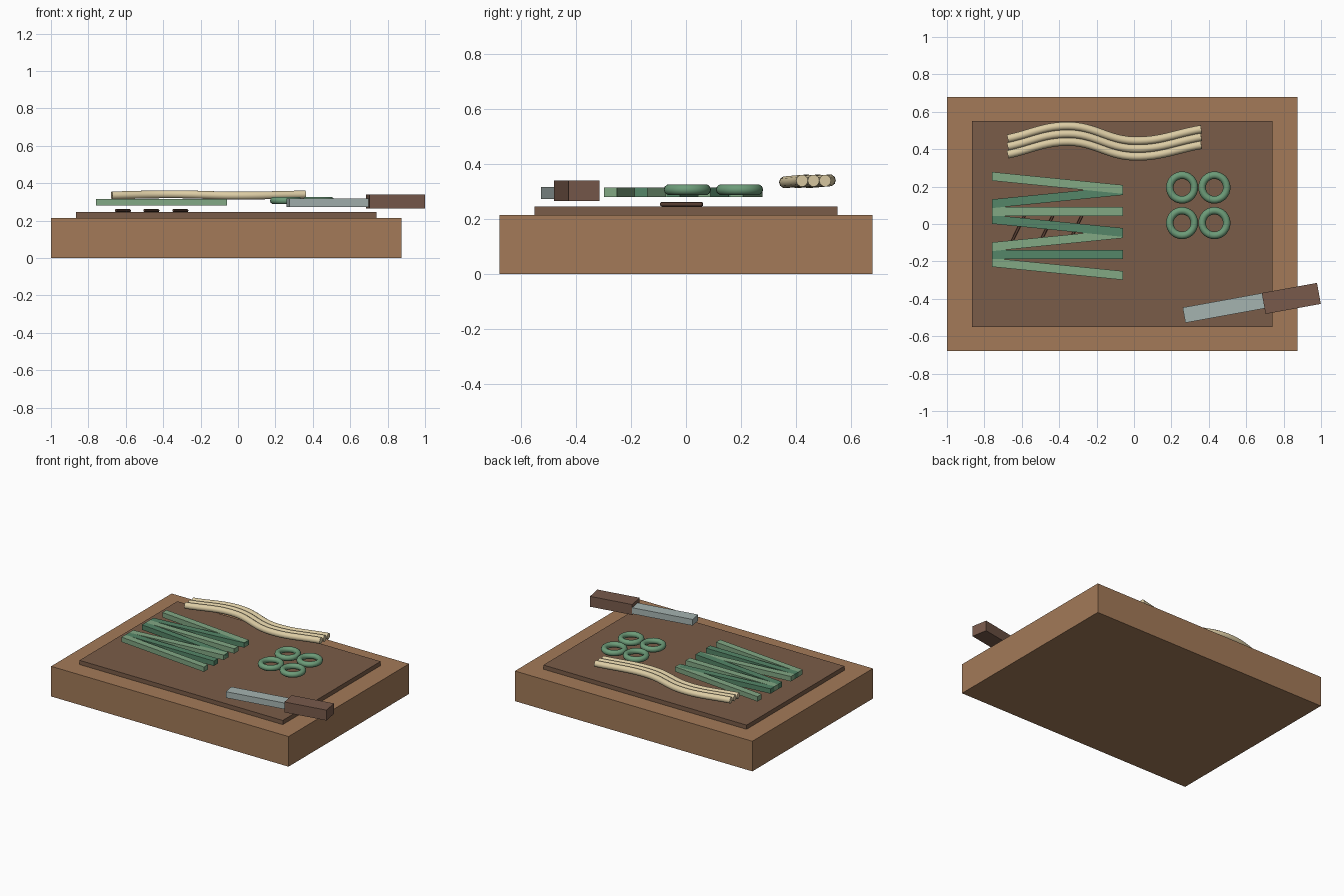
import bpy, math
from mathutils import Matrix

if "Cube" in bpy.data.objects:
    bpy.data.objects.remove(bpy.data.objects["Cube"])


def material(name, hexcode):
    def lin(v):
        v /= 255
        return v / 12.92 if v < 0.04045 else ((v + 0.055) / 1.055) ** 2.4
    m = bpy.data.materials.new(name)
    m.diffuse_color = [lin(int(hexcode[i:i + 2], 16)) for i in (0, 2, 4)] + [1]
    m.use_nodes = True
    m.node_tree.nodes["Principled BSDF"].inputs["Base Color"].default_value = m.diffuse_color
    return m


wood = material("wood", "A37A58")
dark_wood = material("dark_wood", "7A5C48")
light_green = material("light_green", "82A884")
dark_green = material("dark_green", "558668")
ring_green = material("ring_green", "6C9B78")
cream = material("cream", "DCCCA4")
steel = material("steel", "A5B3B0")
handle_brown = material("handle_brown", "785A4B")
slit_brown = material("slit_brown", "583E32")


def box(name, centre, size, mat, angle=0):
    bpy.ops.mesh.primitive_cube_add(size=1, location=centre, rotation=(0, 0, angle))
    ob = bpy.context.object
    ob.name = name
    ob.data.transform(Matrix.Diagonal((*size, 1)))
    ob.data.materials.append(mat)
    return ob


def tube(name, points, radius, mat):
    cu = bpy.data.curves.new(name, 'CURVE')
    cu.dimensions = '3D'
    cu.bevel_depth = radius
    cu.bevel_resolution = 3
    cu.use_fill_caps = True
    sp = cu.splines.new('BEZIER')
    sp.bezier_points.add(len(points) - 1)
    for bp, co in zip(sp.bezier_points, points):
        bp.co = co
        bp.handle_left_type = bp.handle_right_type = 'AUTO'
    cu.materials.append(mat)
    ob = bpy.data.objects.new(name, cu)
    bpy.context.collection.objects.link(ob)
    # turn the curve into a mesh with crisp end caps
    bpy.ops.object.select_all(action='DESELECT')
    ob.select_set(True)
    bpy.context.view_layer.objects.active = ob
    bpy.ops.object.convert(target='MESH')
    bpy.ops.object.shade_smooth_by_angle(angle=math.radians(50))


# thick board with a thin raised panel
box("board", (-0.0625, 0, 0.1075), (1.875, 1.36, 0.215), wood)
box("board_panel", (-0.0625, 0, 0.23), (1.605, 1.104, 0.03), dark_wood)

# sliced green sticks fanned in a repeating pattern, ends cut square to x
for i in range(7):
    stick = box(f"green_stick_{i + 1}", (-0.41, 0.22 - 0.0767 * i, 0.298),
                (0.70, 0.047, 0.035), dark_green if i % 2 else light_green)
    slope = (-0.1, 0.1, 0)[i % 3]
    for v in stick.data.vertices:
        v.co.y += v.co.x * slope

# thin cut marks under the sticks
for i, x in enumerate((-0.615, -0.463, -0.308)):
    mark = box(f"cut_mark_{i + 1}", (x, -0.016, 0.254), (0.172, 0.014, 0.015),
               slit_brown, math.radians(64))
    bevel = mark.modifiers.new("bevel", 'BEVEL')
    bevel.width = 0.005
    bevel.segments = 2

# sliced rings
for i in range(4):
    bpy.ops.mesh.primitive_torus_add(
        location=(0.257 + 0.173 * (i % 2), 0.005 + 0.19 * (i // 2), 0.307),
        major_radius=0.066, minor_radius=0.02, major_segments=32, minor_segments=10)
    ring = bpy.context.object
    ring.name = f"green_ring_{i + 1}"
    ring.data.materials.append(ring_green)
    bpy.ops.object.shade_smooth()

# wavy strands lying side by side
for i in range(3):
    dy = 0.042 * i
    tube(f"strand_{i + 1}", [(-0.675, 0.372 + dy, 0.335), (-0.35, 0.44 + dy, 0.341),
                             (0.0, 0.361 + dy, 0.334), (0.36, 0.423 + dy, 0.34)],
         0.022, cream)

# knife lying across the front right corner
box("knife_blade", (0.484, -0.448, 0.295), (0.44, 0.083, 0.044), steel, 0.18)
box("knife_handle", (0.841, -0.398, 0.303), (0.30, 0.114, 0.074), handle_brown, 0.18)
